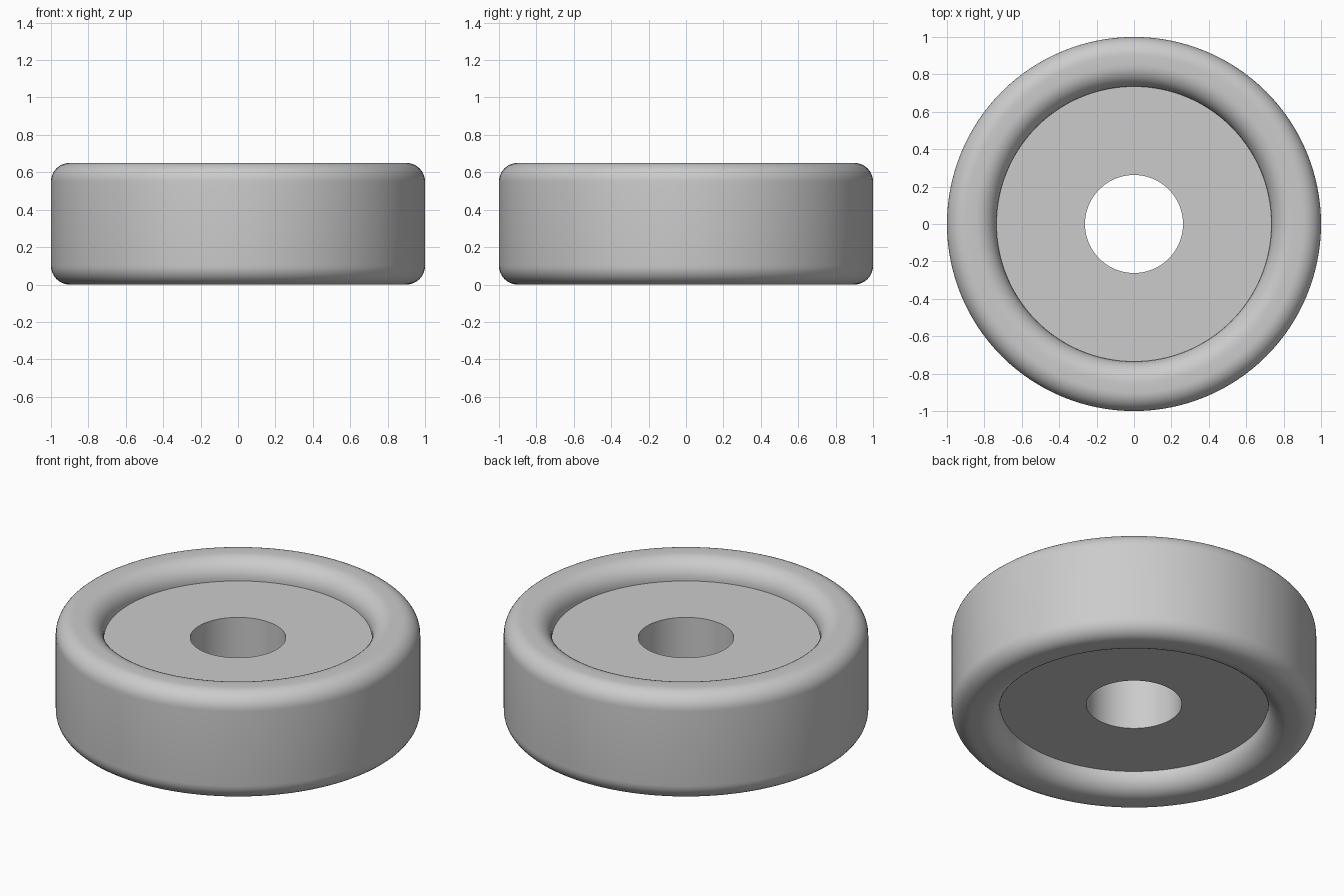
import bpy, bmesh
from math import sin, cos, pi, radians

if "Cube" in bpy.data.objects:
    bpy.data.objects.remove(bpy.data.objects["Cube"], do_unlink=True)

HEIGHT, OUTER, HOLE = 0.65, 1.0, 0.262
DISC_R, DISC_Z = 0.735, 0.532          # recessed disc
OUT_FILLET, IN_FILLET = 0.1, 0.115     # rounded rim edges
SIDES, STEPS = 128, 10

grey = bpy.data.materials.new("light_grey")
grey.use_nodes = True
colour = (0.6, 0.6, 0.6, 1)
grey.diffuse_color = colour
grey.node_tree.nodes["Principled BSDF"].inputs["Base Color"].default_value = colour


def arc(r, z, radius, start, end):
    """Points of a rounded edge in the (radius, height) plane."""
    angles = [start + (end - start) * i / STEPS for i in range(STEPS + 1)]
    return [(r + radius * cos(a), z + radius * sin(a)) for a in angles]


# Upper half of the cross-section, from the hole outwards
upper = [(HOLE, DISC_Z), (DISC_R, DISC_Z)]
upper += arc(DISC_R + IN_FILLET, HEIGHT - IN_FILLET, IN_FILLET, pi, pi / 2)
upper += arc(OUTER - OUT_FILLET, HEIGHT - OUT_FILLET, OUT_FILLET, pi / 2, 0)

# Mirrored lower half closes the section
profile = upper + [(r, HEIGHT - z) for r, z in reversed(upper)]

# Wheel: revolve the section around z
bm = bmesh.new()
verts = [bm.verts.new((r, 0, z)) for r, z in profile]
edges = [bm.edges.new((v, verts[(i + 1) % len(verts)])) for i, v in enumerate(verts)]
bmesh.ops.spin(bm, geom=verts + edges, cent=(0, 0, 0), axis=(0, 0, 1),
               angle=2 * pi, steps=SIDES, use_merge=True)
bmesh.ops.remove_doubles(bm, verts=bm.verts, dist=0.0001)
bmesh.ops.recalc_face_normals(bm, faces=bm.faces)
mesh = bpy.data.meshes.new("wheel")
bm.to_mesh(mesh)
bm.free()

mesh.materials.append(grey)
wheel = bpy.data.objects.new("wheel", mesh)
bpy.context.collection.objects.link(wheel)
bpy.ops.object.select_all(action='DESELECT')
wheel.select_set(True)
bpy.context.view_layer.objects.active = wheel
bpy.ops.object.shade_smooth_by_angle(angle=radians(30))
